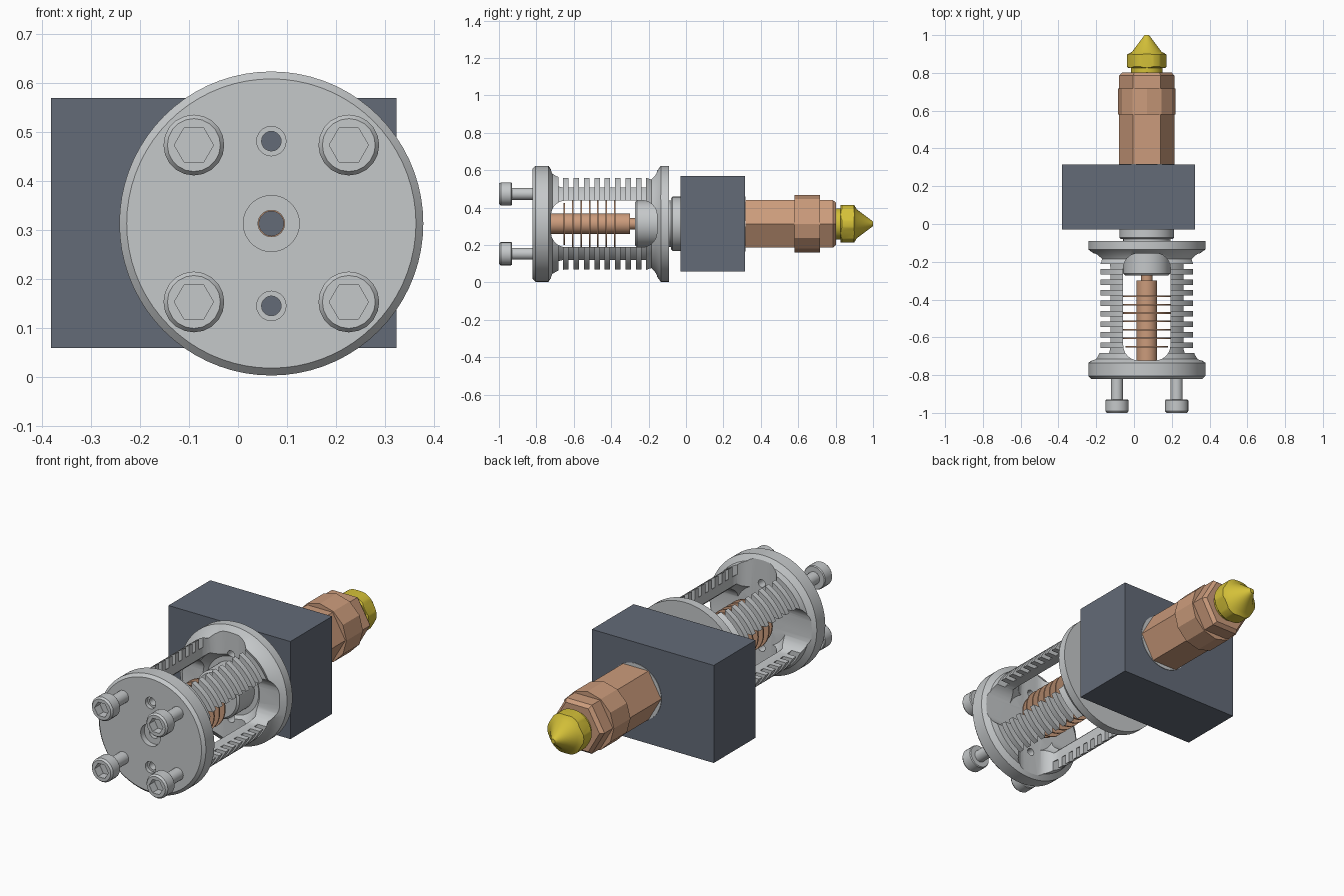
import bpy, bmesh, math
from mathutils import Vector, Matrix

if "Cube" in bpy.data.objects:
    bpy.data.objects.remove(bpy.data.objects["Cube"], do_unlink=True)

AX, AZ = 0.068, 0.313   # main axis, running along y


def material(name, rgb):
    m = bpy.data.materials.new(name)
    m.use_nodes = True
    m.diffuse_color = (*rgb, 1)
    m.node_tree.nodes["Principled BSDF"].inputs["Base Color"].default_value = (*rgb, 1)
    return m


steel = material("light steel", (0.56, 0.58, 0.59))
slate = material("dark slate", (0.125, 0.145, 0.185))
copper = material("copper", (0.60, 0.33, 0.20))
brass = material("brass", (0.66, 0.53, 0.04))


def finish(name, bm, mat):
    bmesh.ops.remove_doubles(bm, verts=bm.verts, dist=1e-5)
    bmesh.ops.recalc_face_normals(bm, faces=bm.faces)
    me = bpy.data.meshes.new(name)
    bm.to_mesh(me)
    bm.free()
    ob = bpy.data.objects.new(name, me)
    bpy.context.collection.objects.link(ob)
    if mat:
        me.materials.append(mat)
    return ob


def lathe(name, profile, mat=None, segs=48, x=AX, z=AZ, ring=False):
    """Spin (radius, y) points around a y axis; ring closes the profile."""
    bm = bmesh.new()
    vs = [bm.verts.new((x + r, y, z)) for r, y in profile]
    es = [bm.edges.new(p) for p in zip(vs, vs[1:])]
    if ring:
        es.append(bm.edges.new((vs[-1], vs[0])))
    bmesh.ops.spin(bm, geom=vs + es, cent=(x, 0, z), axis=(0, 1, 0),
                   angle=math.tau, steps=segs, use_merge=True)
    return finish(name, bm, mat)


def rod(name, r, y0, y1, mat=None, segs=48, x=AX, z=AZ):
    return lathe(name, [(0, y0), (r, y0), (r, y1), (0, y1)], mat, segs, x, z)


def smooth(ob, angle=30):
    bpy.ops.object.select_all(action="DESELECT")
    ob.select_set(True)
    bpy.context.view_layer.objects.active = ob
    bpy.ops.object.shade_smooth_by_angle(angle=math.radians(angle))


def boolean(ob, tools, op="DIFFERENCE"):
    bpy.context.view_layer.objects.active = ob
    for tool in tools:
        mod = ob.modifiers.new("cut", "BOOLEAN")
        mod.operation, mod.solver, mod.object = op, "EXACT", tool
        bpy.ops.object.modifier_apply(modifier=mod.name)
        bpy.data.objects.remove(tool, do_unlink=True)


def window_cutter(turn):
    """Rounded slot running right across the cage."""
    w, y0, y1, r = 0.125, -0.722, -0.155, 0.08
    bm = bmesh.new()
    pts = []
    corners = [(w - r, y1 - r), (r - w, y1 - r), (r - w, y0 + r), (w - r, y0 + r)]
    for q, (cx, cy) in enumerate(corners):
        for k in range(7):
            a = (q + k / 6) * math.pi / 2
            pts.append(bm.verts.new((cx + r * math.cos(a), cy + r * math.sin(a), -0.5)))
    face = bm.faces.new(pts)
    out = bmesh.ops.extrude_face_region(bm, geom=[face])
    bmesh.ops.translate(bm, vec=(0, 0, 1),
                        verts=[v for v in out["geom"] if isinstance(v, bmesh.types.BMVert)])
    bmesh.ops.transform(bm, verts=bm.verts, matrix=Matrix.Translation((AX, 0, AZ))
                        @ Matrix.Rotation(turn, 4, "Y"))
    return finish("window_cutter", bm, None)


# Finned cage: two discs joined by four grooved ribs
outer = [(0.027, -0.79), (0.057, -0.79), (0.057, -0.82), (0.295, -0.82),
         (0.31, -0.805), (0.31, -0.735), (0.28, -0.715)]
for i in range(9):
    y = -0.67 + 0.0555 * i
    outer += [(0.275, y - 0.013), (0.23, y - 0.013), (0.23, y + 0.013), (0.275, y + 0.013)]
outer += [(0.26, -0.185), (0.275, -0.16), (0.31, -0.135), (0.31, -0.09), (0.027, -0.09)]
inner = [(0.027, -0.14), (0.15, -0.14), (0.19, -0.18), (0.19, -0.68),
         (0.15, -0.72), (0.027, -0.72)]
cage = lathe("finned_cage", outer + inner, steel, 72, ring=True)
cutters = [window_cutter(0), window_cutter(math.pi / 2)]
for s in (-1, 1):
    z = AZ + s * 0.168
    cutters += [rod("hole", 0.02, -0.9, -0.05, None, 20, z=z),
                rod("counterbore", 0.03, -0.9, -0.80, None, 20, z=z)]
boolean(cage, cutters)
smooth(cage)

# Four socket head screws
for sx in (-1, 1):
    for sz in (-1, 1):
        x, z = AX + sx * 0.158, AZ + sz * 0.16
        screw = lathe("screw", [(0, -1), (0.054, -1), (0.062, -0.99), (0.062, -0.935),
                                (0.058, -0.93), (0.032, -0.93), (0.032, -0.78), (0, -0.78)],
                      steel, 20, x, z)
        boolean(screw, [rod("socket", 0.04, -1.1, -0.955, None, 6, x, z)])
        smooth(screw)

# Copper tube with thin cooling fins
tube = lathe("heat_tube", [(0.025, -0.722), (0.055, -0.722), (0.055, -0.30),
                           (0.03, -0.30), (0.03, -0.26), (0.025, -0.26)], copper, ring=True)
smooth(tube)
for i in range(7):
    r = 0.112 if i == 0 else 0.125
    y = -0.65 + 0.0447 * i
    fin = lathe("tube_fin", [(0.05, y - 0.004), (r, y - 0.004), (r, y + 0.004),
                             (0.05, y + 0.004)], copper, ring=True)
    smooth(fin)

# Steel socket inside the cage, and collar against the block
collar = lathe("collar", [(0.027, -0.272), (0.115, -0.272), (0.125, -0.262), (0.125, -0.08),
                          (0.137, -0.08), (0.145, -0.072), (0.145, -0.028), (0.027, -0.028)],
               steel, ring=True)
smooth(collar)
smooth(rod("rear_ring", 0.147, 0.30, 0.318, steel))

# Heater block
bm = bmesh.new()
bmesh.ops.create_cube(bm, size=1)
bmesh.ops.scale(bm, vec=(0.705, 0.345, 0.51), verts=bm.verts)
bmesh.ops.translate(bm, vec=(-0.029, 0.143, 0.314), verts=bm.verts)
finish("heater_block", bm, slate)

# Copper hexagonal body with a raised faceted band
lathe("hex_body", [(0, 0.28), (0.147, 0.28), (0.147, 0.785), (0.13, 0.803), (0, 0.803)],
      copper, 6)
rod("hex_band", 0.153, 0.58, 0.717, copper, 12)

# Brass nozzle: turned shape trimmed by a hexagon
nozzle = lathe("nozzle", [(0, 0.79), (0.083, 0.79), (0.083, 0.825), (0.098, 0.825),
                          (0.105, 0.833), (0.105, 0.897), (0.078, 0.912),
                          (0.012, 1), (0, 1)], brass)
boolean(nozzle, [rod("hex", 0.115, 0.7, 1.1, None, 6)], "INTERSECT")
smooth(nozzle, 25)
